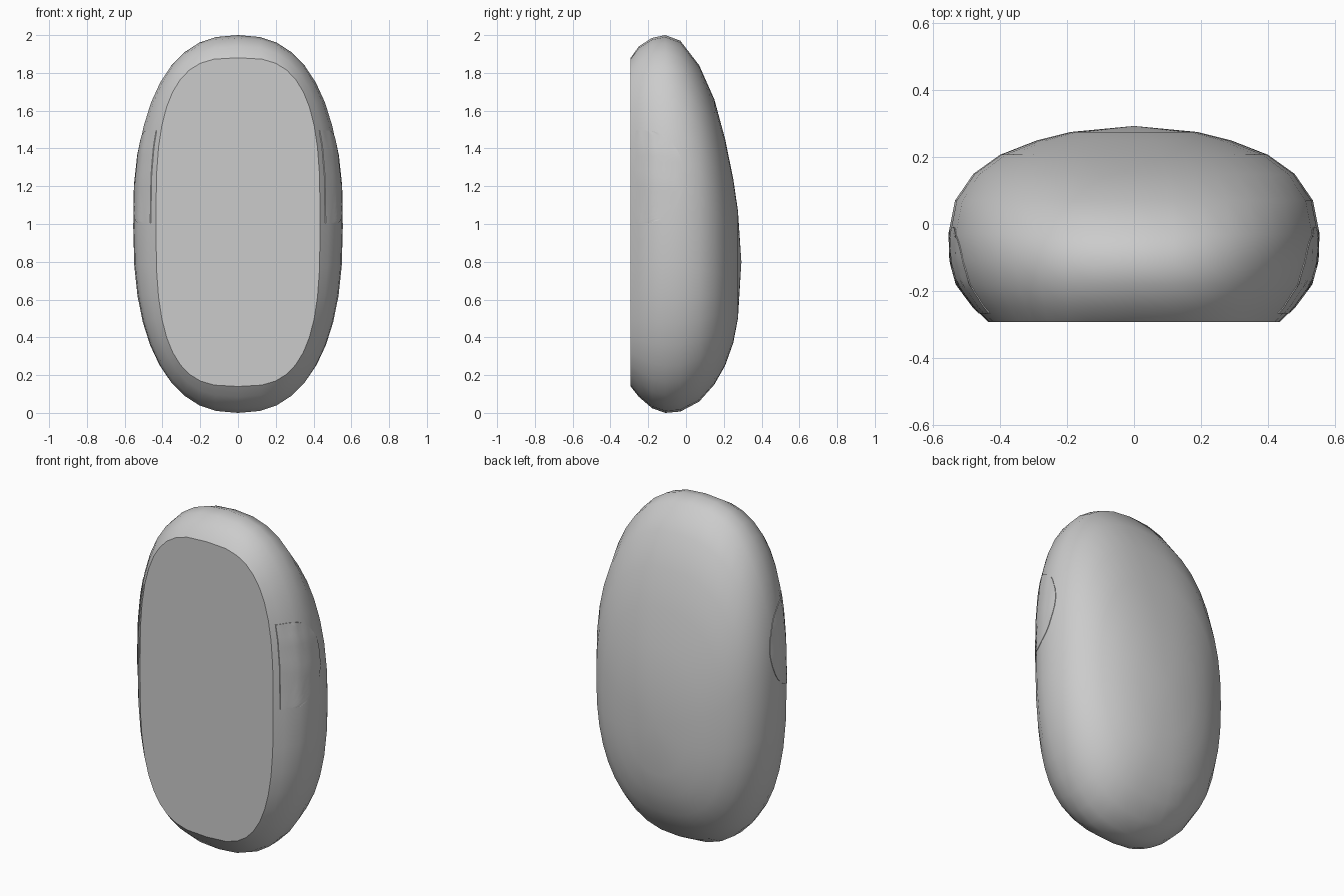
import bpy, bmesh
from math import sin, cos, pi, sqrt
from mathutils import Vector
from mathutils.bvhtree import BVHTree

cube = bpy.data.objects.get("Cube")
if cube:
    bpy.data.objects.remove(cube, do_unlink=True)

grey = bpy.data.materials.new("plain grey")
grey.use_nodes = True
GREY = (0.6, 0.6, 0.6, 1)
grey.diffuse_color = GREY
grey.node_tree.nodes["Principled BSDF"].inputs["Base Color"].default_value = GREY


def finish(bm, name):
    bmesh.ops.recalc_face_normals(bm, faces=bm.faces)
    mesh = bpy.data.meshes.new(name)
    bm.to_mesh(mesh)
    obj = bpy.data.objects.new(name, mesh)
    bpy.context.collection.objects.link(obj)
    mesh.materials.append(grey)
    bpy.ops.object.select_all(action='DESELECT')
    obj.select_set(True)
    bpy.context.view_layer.objects.active = obj
    bpy.ops.object.shade_smooth_by_angle(angle=0.6)
    return obj


# Rounded shell: depth, half width, bottom, top, squareness of each ring
RINGS = [(-0.293, 0.435, 0.14, 1.88, 3.0),
         (-0.25, 0.478, 0.085, 1.94, 2.7),
         (-0.18, 0.53, 0.025, 1.985, 2.5),
         (-0.11, 0.55, 0.0, 2.0, 2.4),
         (-0.03, 0.555, 0.007, 1.97, 2.4),
         (0.07, 0.535, 0.06, 1.84, 2.4),
         (0.15, 0.48, 0.15, 1.66, 2.4),
         (0.207, 0.40, 0.25, 1.45, 2.4),
         (0.25, 0.29, 0.37, 1.24, 2.3),
         (0.275, 0.19, 0.50, 1.07, 2.2)]
SIDES = 40


def power(v, n):
    return (1 if v >= 0 else -1) * abs(v) ** (2 / n)


bm = bmesh.new()
loops = []
for y, half, low, high, n in RINGS:
    mid, tall = (low + high) / 2, (high - low) / 2
    angles = [2 * pi * i / SIDES for i in range(SIDES)]
    loops.append([bm.verts.new((half * power(cos(a), n), y, mid + tall * power(sin(a), n)))
                  for a in angles])
for a, b in zip(loops, loops[1:]):
    for i in range(SIDES):
        j = (i + 1) % SIDES
        bm.faces.new((a[i], a[j], b[j], b[i]))
bm.faces.new(loops[0])
crown = bm.verts.new((0, 0.293, 0.8))
for i in range(SIDES):
    bm.faces.new((loops[-1][i], loops[-1][(i + 1) % SIDES], crown))
bmesh.ops.recalc_face_normals(bm, faces=bm.faces)
tree = BVHTree.FromBMesh(bm)
finish(bm, "body_shell")
bm.free()

# Thin D-shaped side buttons laid over the shell
ROWS, COLS = 20, 10
for side, name in ((1, "left_button"), (-1, "right_button")):
    bm = bmesh.new()
    grid = []
    for r in range(ROWS + 1):
        t = -cos(pi * r / ROWS)
        z = 1.25 + 0.245 * t
        back = -0.21 + 0.2 * sqrt(max(0, 1 - t * t))
        row = []
        for c in range(COLS + 1):
            y = -0.265 + (back + 0.265) * c / COLS
            hit, normal, _, _ = tree.ray_cast(Vector((side, y, z)), Vector((-side, 0, 0)))
            row.append(bm.verts.new(hit + normal * 0.003))
        grid.append(row)
    for a, b in zip(grid, grid[1:]):
        for c in range(COLS):
            bm.faces.new((a[c], a[c + 1], b[c + 1], b[c]))
    bmesh.ops.recalc_face_normals(bm, faces=bm.faces)
    if sum(f.normal.x for f in bm.faces) * side < 0:
        bmesh.ops.reverse_faces(bm, faces=bm.faces)
    # Give the sheet a rim that sinks into the shell
    rim = bmesh.ops.extrude_edge_only(bm, edges=[e for e in bm.edges if e.is_boundary])
    for v in rim["geom"]:
        if isinstance(v, bmesh.types.BMVert):
            v.co.x -= side * 0.008
    finish(bm, name)
    bm.free()
